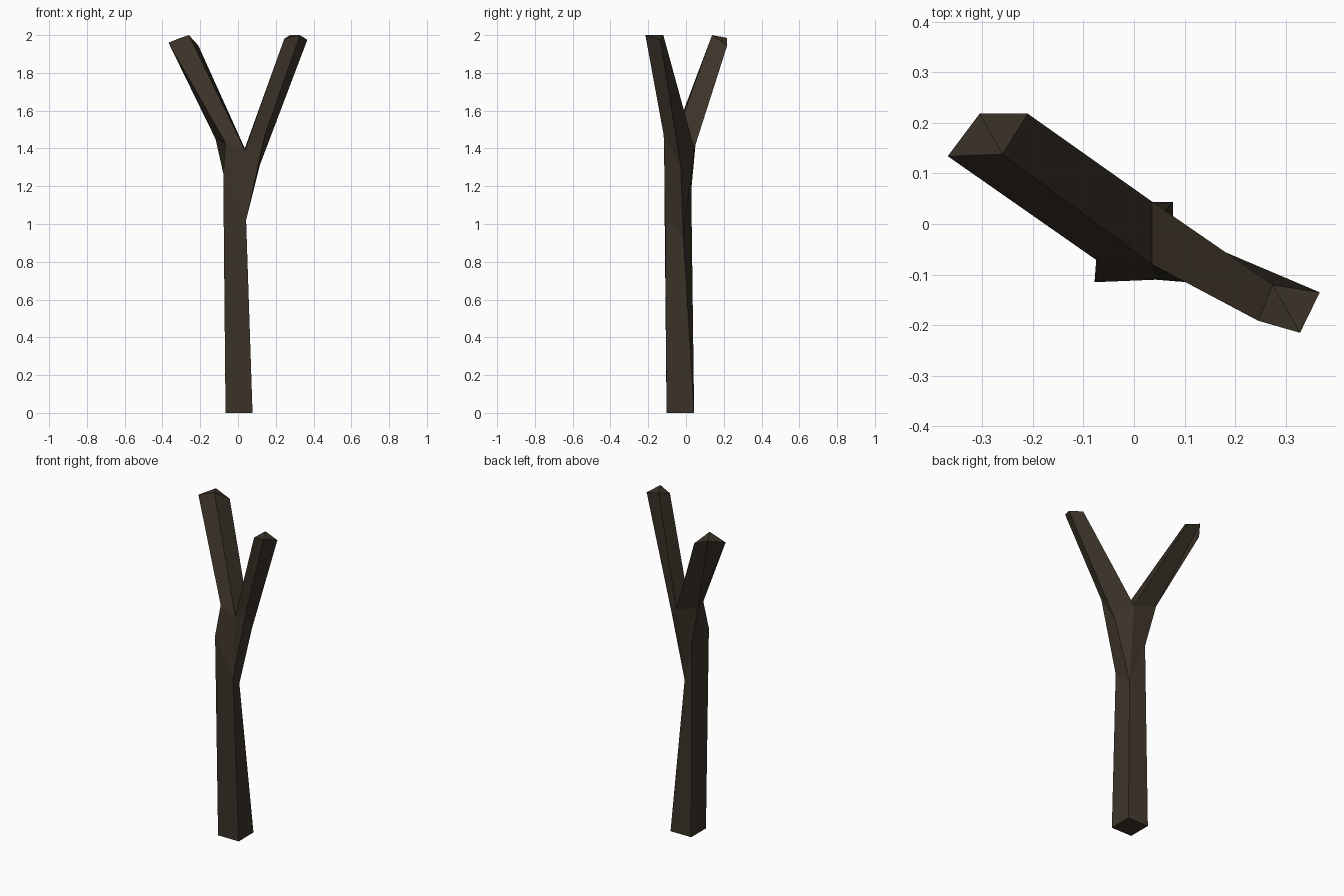
import bpy, bmesh

if "Cube" in bpy.data.objects:
    bpy.data.objects.remove(bpy.data.objects["Cube"])

wood = bpy.data.materials.new("dark_brown_wood")
wood.diffuse_color = (0.044, 0.033, 0.022, 1)
wood.use_nodes = True
wood.node_tree.nodes["Principled BSDF"].inputs["Base Color"].default_value = wood.diffuse_color

bm = bmesh.new()


def ring(*points):
    return [bm.verts.new(p) for p in points]


def bridge(a, b):
    """Join two matching rings with side faces."""
    n = len(a)
    for i in range(n):
        j = (i + 1) % n
        bm.faces.new((a[i], a[j], b[j], b[i]))


# trunk: square foot to a slightly twisted ring (front left, front right, back right, back left)
foot = ring((-.066, -.103, 0), (.077, -.103, 0), (.077, .043, 0), (-.066, .043, 0))
neck = ring((-.078, -.115, 1.25), (.043, -.11, 1.02), (.02, -.015, .94), (-.058, .028, 1.18))
bridge(foot, neck)
bm.faces.new(foot[::-1])

# fork: crotch edge shared by both branches, plus the two outer edges
crotch_f, crotch_b = ring((.036, -.08, 1.39), (.036, .044, 1.40))
left_f, left_b = ring((-.066, -.077, 1.43), (-.119, .053, 1.45))
right_f, right_b = ring((.142, -.118, 1.47), (.115, -.028, 1.31))
fl, fr, br, bl = neck
for face in ((fl, fr, crotch_f, left_f), (bl, fl, left_f, left_b),
             (br, bl, left_b, crotch_b), (fr, right_f, crotch_f),
             (fr, br, right_b, right_f), (br, crotch_b, right_b)):
    bm.faces.new(face)

# left branch, ridged cut end
tip = ring((-.368, .134, 1.96), (-.26, .138, 2), (-.21, .218, 1.945), (-.305, .218, 1.985))
bridge([left_f, crotch_f, crotch_b, left_b], tip)
bm.faces.new((tip[0], tip[1], tip[3]))
bm.faces.new((tip[1], tip[2], tip[3]))

# right branch, ridged cut end
tip = ring((.245, -.191, 1.98), (.328, -.215, 2), (.367, -.135, 1.975), (.274, -.12, 2))
bridge([crotch_f, right_f, right_b, crotch_b], tip)
bm.faces.new((tip[0], tip[1], tip[3]))
bm.faces.new((tip[1], tip[2], tip[3]))

bmesh.ops.recalc_face_normals(bm, faces=bm.faces)
mesh = bpy.data.meshes.new("forked_branch")
bm.to_mesh(mesh)
bm.free()
mesh.materials.append(wood)
bpy.context.collection.objects.link(bpy.data.objects.new("forked_branch", mesh))
